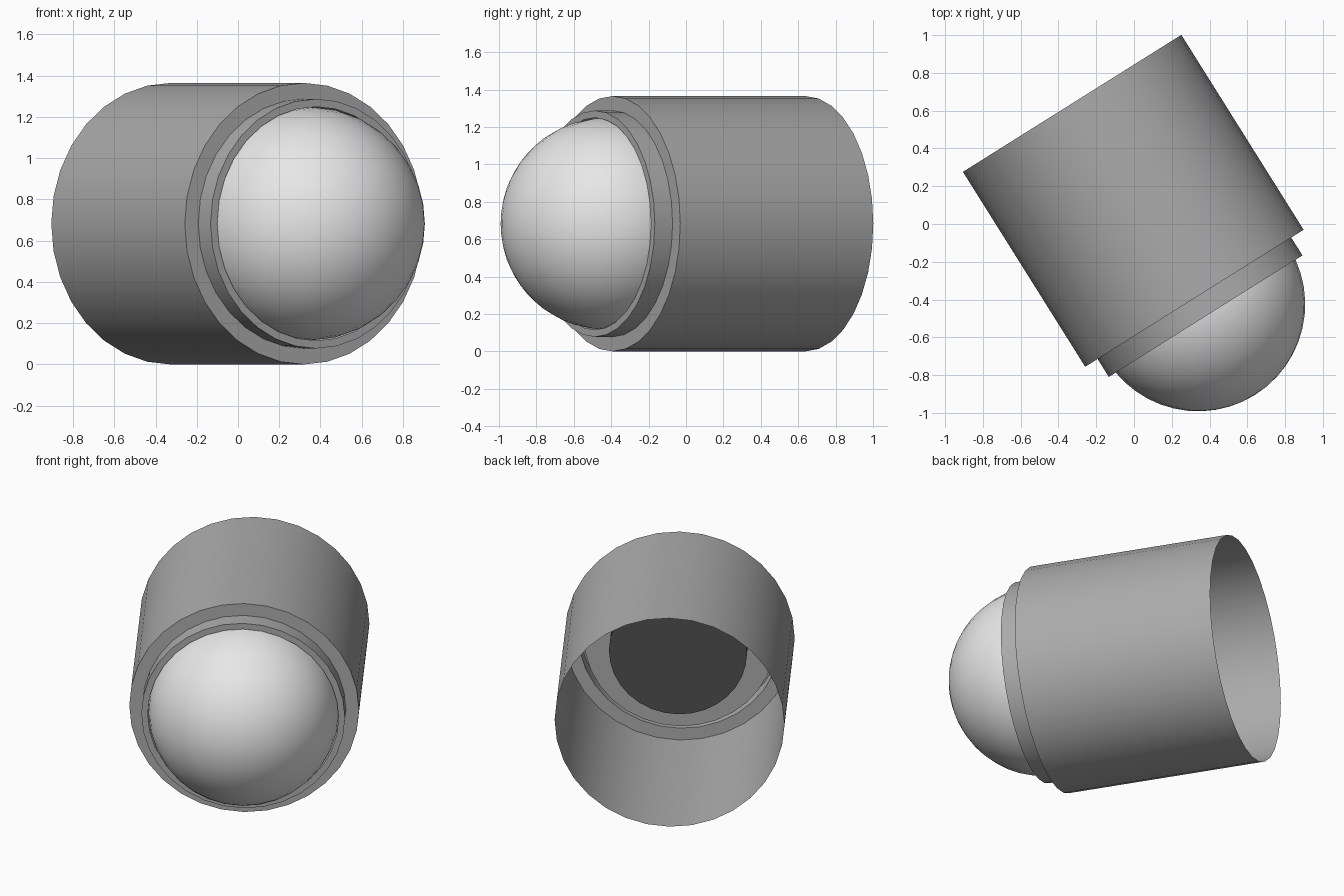
import bpy, bmesh, math
from mathutils import Matrix, Vector

if "Cube" in bpy.data.objects:
    bpy.data.objects.remove(bpy.data.objects["Cube"])

# Horizontal axis of the model: d points out through the dome, u is sideways
ANG = math.radians(32.1)
d = Vector((math.sin(ANG), -math.cos(ANG), 0))
u = Vector((math.cos(ANG), math.sin(ANG), 0))
up = Vector((0, 0, 1))
origin = u * 0.062 + up * 0.6825
FRAME = Matrix.Translation(origin) @ Matrix((u, up, d)).transposed().to_4x4()


def material(name, value):
    m = bpy.data.materials.new(name)
    m.diffuse_color = (value, value, value, 1)
    m.use_nodes = True
    m.node_tree.nodes["Principled BSDF"].inputs["Base Color"].default_value = m.diffuse_color
    return m


def lathe(name, profile, mat, sides=32):
    """Revolve (radius, distance along axis) points around the model axis."""
    bm = bmesh.new()
    verts = [bm.verts.new((r, 0, t)) for r, t in profile]
    edges = [bm.edges.new(p) for p in zip(verts, verts[1:])]
    bmesh.ops.spin(bm, geom=verts + edges, cent=(0, 0, 0), axis=(0, 0, 1),
                   angle=math.tau, steps=sides, use_merge=True)
    bmesh.ops.remove_doubles(bm, verts=bm.verts, dist=1e-4)
    bmesh.ops.recalc_face_normals(bm, faces=bm.faces)
    bm.transform(FRAME)
    me = bpy.data.meshes.new(name)
    bm.to_mesh(me)
    bm.free()
    me.materials.append(mat)
    ob = bpy.data.objects.new(name, me)
    bpy.context.collection.objects.link(ob)
    bpy.ops.object.select_all(action='DESELECT')
    ob.select_set(True)
    bpy.context.view_layer.objects.active = ob
    bpy.ops.object.shade_smooth_by_angle(angle=math.radians(35))
    return ob


grey = material("mid_grey", 0.41)
white = material("pale_grey", 0.8)
dark = material("dark_grey", 0.08)

# Thin open-backed barrel with a front lip
lathe("barrel", [(0.6825, -0.715), (0.6825, 0.503), (0.605, 0.503)], grey)

# Stepped collar holding the dome
lathe("collar", [(0.605, 0.503), (0.605, 0.615), (0.567, 0.615)], grey)

# Rounded dome
R, C = 0.567, 0.54
arc = [(R * math.cos(i * math.pi / 24), C + R * math.sin(i * math.pi / 24))
       for i in range(12)]
lathe("dome", [(R, 0.45)] + arc + [(0, C + R)], white)

# Plate behind the dome, with a dark round core seen through the open back
lathe("back_plate", [(0.567, 0.45), (0.41, 0.45)], grey)
lathe("core", [(0.41, 0.45), (0.41, 0.28), (0, 0.28)], dark)
